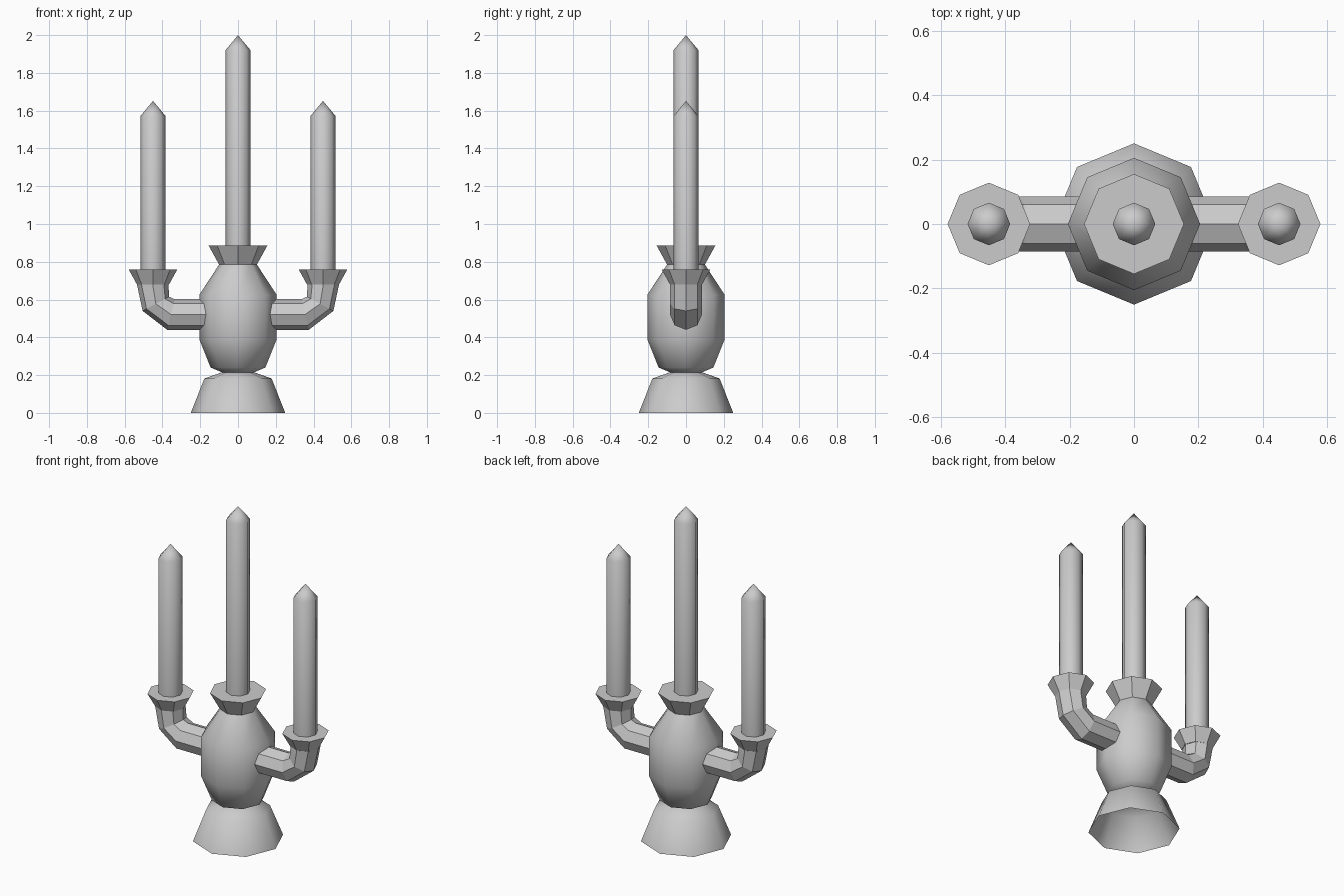
import bpy, bmesh, math
from mathutils import Vector

if "Cube" in bpy.data.objects:
    bpy.data.objects.remove(bpy.data.objects["Cube"])

SIDES = 8


def build(name, rings, cap_start=False, cap_end=False, smooth=None):
    """Skin a list of rings; a ring with a single point becomes an apex."""
    bm = bmesh.new()
    loops = [[bm.verts.new(p) for p in ring] for ring in rings]
    for a, b in zip(loops, loops[1:]):
        for i in range(SIDES):
            j = (i + 1) % SIDES
            if len(b) == 1:
                bm.faces.new((a[i], a[j], b[0]))
            else:
                bm.faces.new((a[i], a[j], b[j], b[i]))
    if cap_start:
        bm.faces.new(loops[0][::-1])
    if cap_end:
        bm.faces.new(loops[-1])
    bmesh.ops.recalc_face_normals(bm, faces=bm.faces[:])
    mesh = bpy.data.meshes.new(name)
    bm.to_mesh(mesh)
    bm.free()
    obj = bpy.data.objects.new(name, mesh)
    bpy.context.collection.objects.link(obj)
    if smooth:
        bpy.ops.object.select_all(action='DESELECT')
        obj.select_set(True)
        bpy.context.view_layer.objects.active = obj
        bpy.ops.object.shade_smooth_by_angle(angle=math.radians(smooth))
    return obj


def ring(x, z, r):
    """Horizontal octagon with corners on the axes."""
    if r == 0:
        return [(x, 0, z)]
    return [(x + r * math.cos(i * math.tau / SIDES), r * math.sin(i * math.tau / SIDES), z)
            for i in range(SIDES)]


def turned(name, x, profile, **kw):
    return build(name, [ring(x, z, r) for r, z in profile], **kw)


def tube_ring(outer, inner, r, side):
    """Octagon spanned between an outer and an inner bend point in the xz plane."""
    o, n = Vector((outer[0], 0, outer[1])), Vector((inner[0], 0, inner[1]))
    c, h = (o + n) / 2, (o - n) / 2
    pts = []
    for i in range(SIDES):
        a = i * math.tau / SIDES
        p = c + h * math.cos(a) + Vector((0, r * math.sin(a), 0))
        pts.append((p.x * side, p.y, p.z))
    return pts


def candle(name, x, z0, z1):
    turned(name, x, [(0.066, z0), (0.066, z1 - 0.08), (0, z1)], smooth=60)


# Hollow foot, open underneath
turned("foot", 0, [(0.25, 0), (0.178, 0.182), (0.085, 0.215)], smooth=50)

# Faceted egg-shaped body
turned("body", 0, [(0.085, 0.215), (0.145, 0.24), (0.205, 0.39),
                   (0.205, 0.625), (0.10, 0.785)], smooth=50)

# Centre cup and candle
turned("centre_cup", 0, [(0.10, 0.785), (0.155, 0.885)], cap_end=True)
candle("centre_candle", 0, 0.885, 2.0)

# Side arms, cups and candles
for side, label in ((-1, "left"), (1, "right")):
    bends = [((0.13, 0.44), (0.13, 0.602)),
             ((0.375, 0.44), (0.335, 0.602)),
             ((0.505, 0.54), (0.365, 0.615)),
             ((0.535, 0.68), (0.368, 0.68))]
    build(label + "_arm", [tube_ring(o, n, 0.085, side) for o, n in bends],
          cap_start=True)
    x = 0.45 * side
    turned(label + "_cup", x, [(0.085, 0.68), (0.128, 0.758)], cap_end=True)
    candle(label + "_candle", x, 0.758, 1.652)
